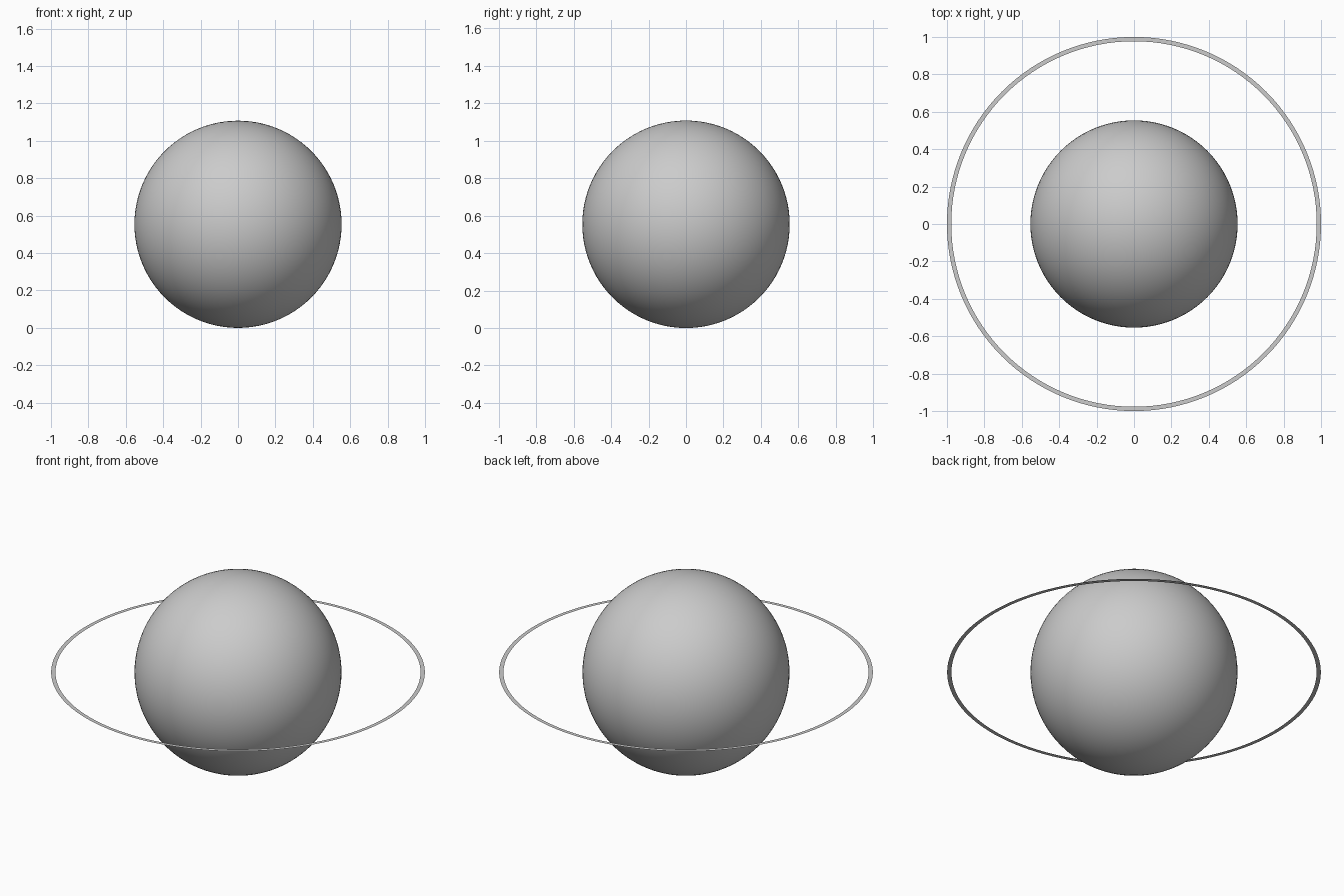
import bpy, bmesh
from math import cos, sin, tau

if "Cube" in bpy.data.objects:
    bpy.data.objects.remove(bpy.data.objects["Cube"])

R = 0.554                    # globe radius
OUTER, INNER = 1.0, 0.977    # ring radii
N = 128

# Globe
bpy.ops.mesh.primitive_uv_sphere_add(segments=96, ring_count=48, radius=R, location=(0, 0, R))
globe = bpy.context.object
globe.name = "globe"
bpy.ops.object.shade_smooth()

# Paper-thin flat ring around the equator
bm = bmesh.new()


def circle(r):
    return [bm.verts.new((r * cos(tau * i / N), r * sin(tau * i / N), 0)) for i in range(N)]


outer, inner = circle(OUTER), circle(INNER)
for i in range(N):
    j = (i + 1) % N
    bm.faces.new((outer[i], outer[j], inner[j], inner[i]))
mesh = bpy.data.meshes.new("ring")
bm.to_mesh(mesh)
bm.free()
ring = bpy.data.objects.new("ring", mesh)
ring.location.z = R
bpy.context.collection.objects.link(ring)
